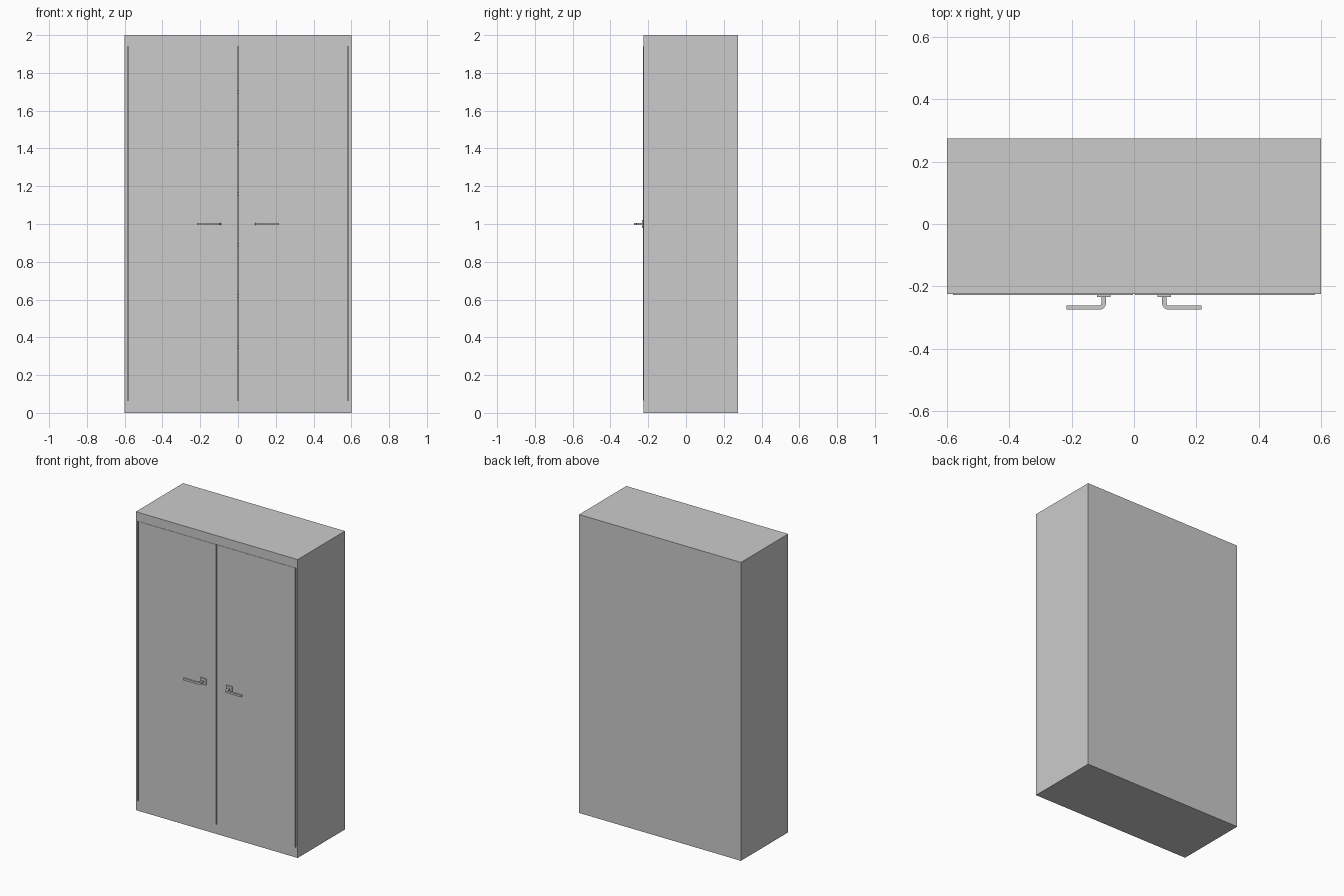
import bpy, bmesh, math
from mathutils import Vector

if "Cube" in bpy.data.objects:
    bpy.data.objects.remove(bpy.data.objects["Cube"])

FRONT, BACK = -0.225, 0.275      # carcass depth
HALF, HEIGHT = 0.6, 2.0
OPEN_X, OPEN_Z0, OPEN_Z1 = 0.58, 0.065, 1.94   # front opening


def finish(name, bm):
    bmesh.ops.recalc_face_normals(bm, faces=bm.faces)
    mesh = bpy.data.meshes.new(name)
    bm.to_mesh(mesh)
    bm.free()
    obj = bpy.data.objects.new(name, mesh)
    bpy.context.collection.objects.link(obj)
    return obj


def box_bm(lo, hi):
    bm = bmesh.new()
    bmesh.ops.create_cube(bm, size=1)
    lo, hi = Vector(lo), Vector(hi)
    for v in bm.verts:
        v.co = Vector([(lo[i] + hi[i]) / 2 + v.co[i] * (hi[i] - lo[i]) for i in range(3)])
    return bm


def box(name, lo, hi):
    return finish(name, box_bm(lo, hi))


def mirror_x(obj, name):
    bm = bmesh.new()
    bm.from_mesh(obj.data)
    for v in bm.verts:
        v.co.x *= -1
    bmesh.ops.reverse_faces(bm, faces=bm.faces)
    return finish(name, bm)


# carcass: one hollow box, open at the front
bm = box_bm((-HALF, FRONT, 0), (HALF, BACK, HEIGHT))
bm.normal_update()
front = min(bm.faces, key=lambda f: f.calc_center_median().y)
bmesh.ops.inset_region(bm, faces=[front], thickness=0.02)
for v in front.verts:
    v.co.z = OPEN_Z0 if v.co.z < 1 else OPEN_Z1
ext = bmesh.ops.extrude_face_region(bm, geom=[front])
for g in ext["geom"]:
    if isinstance(g, bmesh.types.BMVert):
        g.co.y = BACK - 0.02
if front.is_valid:
    bmesh.ops.delete(bm, geom=[front], context='FACES_ONLY')
finish("carcass", bm)

# shelves, just visible through the gap between the doors
for i in range(6):
    z = 0.35 + 0.27 * i
    box(f"shelf_{i + 1}", (-OPEN_X, -0.2, z - 0.01), (OPEN_X, BACK - 0.02, z + 0.01))

# doors, a hair proud of the carcass
door = box("right_door", (0.003, FRONT - 0.002, OPEN_Z0), (OPEN_X, -0.205, OPEN_Z1))
mirror_x(door, "left_door")

# handle base plates
plate = box("right_handle_plate", (0.075, -0.234, 0.979), (0.118, FRONT, 1.021))
mirror_x(plate, "left_handle_plate")

# lever handles: bent outline extruded upwards
def arc(cx, cy, r, a0, a1, n=8):
    return [(cx + r * math.cos(math.radians(a0 + (a1 - a0) * i / n)),
             cy + r * math.sin(math.radians(a0 + (a1 - a0) * i / n))) for i in range(n + 1)]

outline = [(0.09, -0.23)]
outline += arc(0.112, -0.253, 0.022, 180, 270)
outline += [(0.217, -0.275), (0.217, -0.262)]
outline += arc(0.112, -0.255, 0.007, 270, 180)
outline += [(0.105, -0.23)]
bm = bmesh.new()
face = bm.faces.new([bm.verts.new((x, y, 0.9935)) for x, y in outline])
ext = bmesh.ops.extrude_face_region(bm, geom=[face])
bmesh.ops.translate(bm, vec=(0, 0, 0.013),
                    verts=[g for g in ext["geom"] if isinstance(g, bmesh.types.BMVert)])
lever = finish("right_lever", bm)
mirrored = mirror_x(lever, "left_lever")
for obj in (lever, mirrored):
    bpy.ops.object.select_all(action='DESELECT')
    obj.select_set(True)
    bpy.context.view_layer.objects.active = obj
    bpy.ops.object.shade_smooth_by_angle(angle=math.radians(30))
